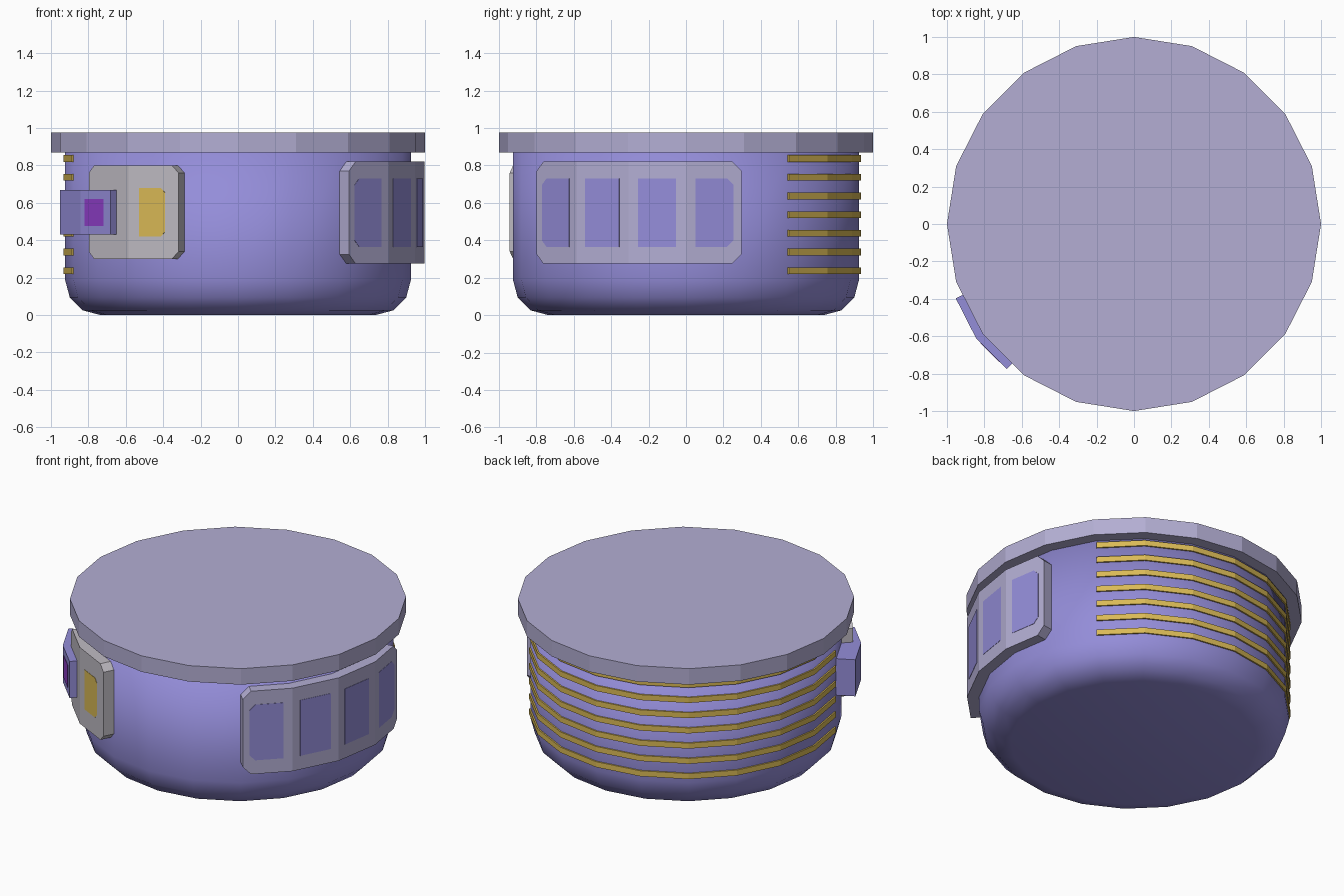
import bpy, bmesh, math
from mathutils import Vector

if "Cube" in bpy.data.objects:
    bpy.data.objects.remove(bpy.data.objects["Cube"])

SIDES, R = 20, 0.925
STEP = 2 * math.pi / SIDES
SEG = 2 * R * math.sin(STEP / 2)          # length of one body facet


def material(name, rgb):
    lin = [((c / 255 + 0.055) / 1.055) ** 2.4 for c in rgb]
    m = bpy.data.materials.new(name)
    m.diffuse_color = (*lin, 1)
    m.use_nodes = True
    m.node_tree.nodes["Principled BSDF"].inputs["Base Color"].default_value = m.diffuse_color
    return m


purple = material("purple", (148, 141, 217))
lavender = material("lavender_grey", (179, 174, 211))
grey = material("warm_grey", (192, 188, 196))
gold = material("gold", (218, 186, 86))
magenta = material("magenta", (142, 62, 200))


def finish(name, bm, mat, smooth=False):
    bmesh.ops.recalc_face_normals(bm, faces=bm.faces)
    me = bpy.data.meshes.new(name)
    bm.to_mesh(me)
    bm.free()
    me.materials.append(mat)
    for p in me.polygons:
        p.use_smooth = smooth
    ob = bpy.data.objects.new(name, me)
    bpy.context.collection.objects.link(ob)
    return ob


def lathe(name, profile, mat, smooth=False):
    """Twenty-sided turned shape with flat ends."""
    bm = bmesh.new()
    rings = [[bm.verts.new((r * math.cos(i * STEP), r * math.sin(i * STEP), z))
              for i in range(SIDES)] for r, z in profile]
    for a, b in zip(rings, rings[1:]):
        for i in range(SIDES):
            j = (i + 1) % SIDES
            bm.faces.new((a[i], a[j], b[j], b[i]))
    bm.faces.new(rings[0][::-1])
    bm.faces.new(rings[-1])
    return finish(name, bm, mat, smooth)


def corner(k):
    return Vector((R * math.cos(k * STEP), R * math.sin(k * STEP), 0))


def wrap(name, s0, s1, z0, z1, d0, d1, mat, c0=0, c1=0):
    """Plate wrapped on the body from facet position s0 to s1, between
    offsets d0 and d1, with corner cuts c0 and c1 at its two ends."""
    def point(s, z, d):
        k = round(s)
        if abs(s - k) < 1e-6 and s0 + 1e-6 < s < s1 - 1e-6:
            p = corner(k) * (1 + d / math.cos(STEP / 2) / R)
        else:
            f = math.floor((s0 if s - s0 < 1 else s) + 1e-6)
            if s > s1 - 1 - 1e-6 and s > f + 1:
                f = math.ceil(s - 1e-6) - 1
            f = min(f, math.ceil(s1 - 1e-6) - 1)
            if not f - 1e-6 <= s <= f + 1 + 1e-6:
                f = math.floor(s)
            a = (f + 0.5) * STEP
            p = corner(f).lerp(corner(f + 1), s - f)
            p += Vector((math.cos(a), math.sin(a), 0)) * d
        return Vector((p.x, p.y, z))

    mids = list(range(math.floor(s0 + 1e-6) + 1, math.ceil(s1 - 1e-6)))
    e0, e1 = s0 + c0 / SEG, s1 - c1 / SEG
    loop = [(e0, z0)] + [(m, z0) for m in mids] + [(e1, z0)]
    loop += [(s1, z0 + c1), (s1, z1 - c1)] if c1 else []
    loop += [(e1, z1)] + [(m, z1) for m in mids[::-1]] + [(e0, z1)]
    loop += [(s0, z1 - c0), (s0, z0 + c0)] if c0 else []
    bm = bmesh.new()
    inner = [bm.verts.new(point(s, z, d0)) for s, z in loop]
    outer = [bm.verts.new(point(s, z, d1)) for s, z in loop]
    n = len(loop)
    for i in range(n):
        j = (i + 1) % n
        bm.faces.new((inner[i], inner[j], outer[j], outer[i]))
    cuts = [s0] + mids + [s1]
    for a, b in zip(cuts, cuts[1:]):
        ids = [i for i in range(n) if a - 1e-6 <= loop[i][0] <= b + 1e-6]
        bm.faces.new([outer[i] for i in ids])
        bm.faces.new([inner[i] for i in ids[::-1]])
    return finish(name, bm, mat)


# Pot body with rounded base, and lid
B = 0.19
profile = [(R - B + B * math.sin(t), B - B * math.cos(t))
           for t in (math.radians(30 * i) for i in range(4))]
lathe("pot_body", profile + [(R, 0.872)], purple, True)
lathe("lid", [(1, 0.87), (1, 0.975)], lavender)

# Wide side panel with four windows
T = 0.07
wrap("side_panel", -3, 1, 0.275, 0.82, -0.005, T, lavender, 0.05, 0.05)
for i in range(4):
    m = -2.5 + i
    wrap(f"side_window_{i + 1}", m - 0.36, m + 0.35, 0.365, 0.73, T - 0.001, T + 0.002,
         purple, 0.035 if i == 0 else 0, 0.035 if i == 3 else 0)

# Small front panel with gold window
wrap("front_panel", -8, -6, 0.30, 0.80, -0.005, T, grey, 0.04, 0.04)
wrap("front_window", -6.82, -6.28, 0.42, 0.68, T - 0.001, T + 0.002, gold, 0, 0.025)

# Latch block with magenta button
wrap("latch_block", -8.77, -7.27, 0.43, 0.67, -0.005, 0.116, purple)
wrap("latch_button", -7.95, -7.45, 0.475, 0.62, 0.115, 0.118, magenta)

# Gold bands around the back
for i in range(7):
    z = 0.237 + 0.1 * i
    wrap(f"back_band_{i + 1}", 2, 11, z - 0.018, z + 0.018, 0, 0.009, gold)
